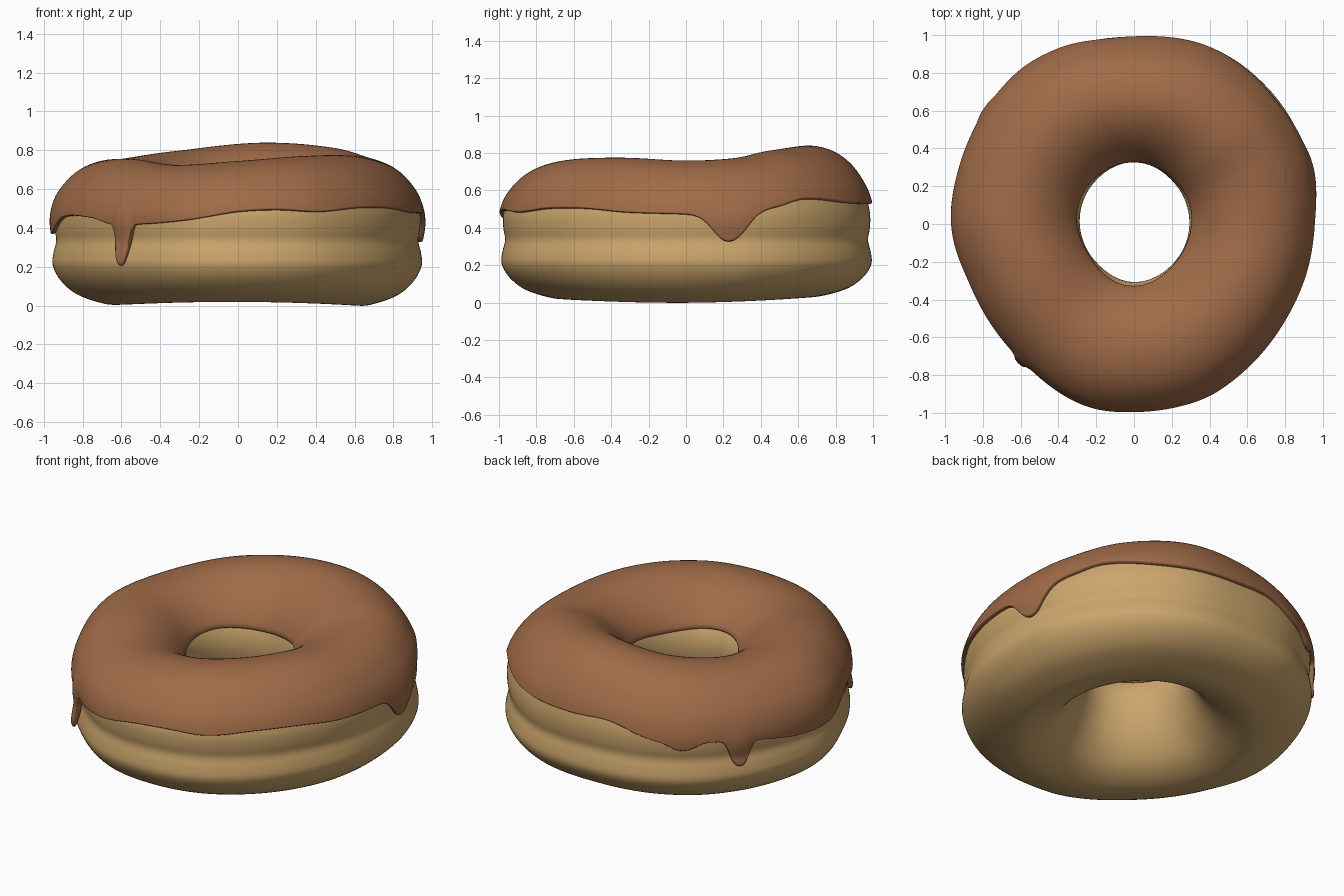
import bpy
from math import sin, cos, radians, exp, floor

if "Cube" in bpy.data.objects:
    bpy.data.objects.remove(bpy.data.objects["Cube"])


def ring(keys):
    """Smooth periodic function of the angle in degrees through the given keys."""
    ks = sorted(keys.items())
    n = len(ks)

    def key(i):
        return ks[i % n][0] + 360 * (i // n), ks[i % n][1]

    def f(a):
        a %= 360
        i = -1
        while key(i + 1)[0] <= a:
            i += 1
        (x0, y0), (x1, y1), (x2, y2), (x3, y3) = [key(i + d) for d in (-1, 0, 1, 2)]
        h = x2 - x1
        t = (a - x1) / h
        m1, m2 = h * (y2 - y0) / (x2 - x0), h * (y3 - y1) / (x3 - x1)
        return ((2*t**3 - 3*t*t + 1) * y1 + (t**3 - 2*t*t + t) * m1
                + (3*t*t - 2*t**3) * y2 + (t**3 - t*t) * m2)
    return f


# Uneven hand-made outline: outer radius, hole radius, top height, underside lift
outer = ring({0: .948, 10: .962, 21: .985, 40: 1.008, 67: 1.022, 90: .995, 113: 1.003, 129: 1.0,
              144: .98, 161: .963, 180: .957, 201: .915, 230: .925, 255: .985, 270: .99,
              291: .99, 307: .97, 331: .944, 350: .943})
hole = ring({0: .294, 45: .305, 90: .328, 135: .305, 180: .288, 225: .285, 270: .308, 315: .295})
top = ring({0: .76, 25: .775, 45: .815, 80: .84, 120: .795, 155: .757, 205: .755, 240: .725,
            270: .745, 300: .77, 330: .775})
lift = ring({0: .0, 90: .032, 180: .005, 270: .02})

# Height of the icing edge, and its drips (angle, depth, half width, bluntness)
edge = ring({0: .47, 14: .46, 30: .51, 40: .55, 60: .53, 85: .525, 100: .53, 115: .46, 133: .45,
             150: .42, 165: .38, 182: .38, 195: .455, 215: .45, 225: .42, 240: .42, 255: .44,
             270: .48, 282: .49, 295: .48, 310: .50, 325: .50, 340: .48})
drips = [(230.5, .215, 3.1, 3.2), (142.5, .155, 3.8, 3.2), (124, .045, 5, 2.4), (14, .135, 6.5, 2.2)]

# Cross-section: 0 = hole wall, 1 = outer wall; closed loop starting underneath
section = [(.5, 0), (.63, .01), (.81, .055), (.93, .125), (.993, .205), (.988, .27), (.966, .335),
           (.98, .395), (.983, .465), (.956, .54), (.91, .60), (.81, .68), (.67, .735), (.5, .755),
           (.33, .73), (.17, .66), (.05, .56), (0, .45), (.02, .33), (.10, .2), (.22, .09),
           (.35, .03)]
STEPS = 8
COUNT = len(section) * STEPS


def catmull(a, b, c, d, t):
    return .5 * (2*b + (c - a)*t + (2*a - 5*b + 4*c - d)*t*t + (3*b - a - 3*c + d)*t**3)


def loop_point(k):
    i, t = divmod(k, STEPS)
    p = [section[(i + d) % len(section)] for d in (-1, 0, 1, 2)]
    return [catmull(*[q[c] for q in p], t / STEPS) for c in (0, 1)]


dense = [loop_point(k) for k in range(COUNT)]


def surface(a, s):
    """Radius and height of the dough surface at angle a, loop position s."""
    k = floor(s)
    f = s - k
    p, q = dense[k % COUNT], dense[(k + 1) % COUNT]
    u, z = p[0] + (q[0] - p[0]) * f, p[1] + (q[1] - p[1]) * f
    if z > .45:
        z = .45 + (z - .45) * (top(a) - .472) / .305
    if z < .2:
        z += lift(a) * (1 - z / .2)
    return hole(a) + u * (outer(a) - hole(a)), z


def find(a, height, start, step):
    """Walk along the section until it reaches the given height."""
    s = start
    z0 = surface(a, s)[1]
    while True:
        z1 = surface(a, s + step)[1]
        if z1 >= height:
            return s + step * (height - z0) / (z1 - z0)
        s, z0 = s + step, z1


def build(name, columns, closed, colour):
    n, m = len(columns), len(columns[0])
    verts = [v for c in columns for v in c]
    faces = [(i*m + j, (i+1) % n*m + j, (i+1) % n*m + (j+1) % m, i*m + (j+1) % m)
             for i in range(n) for j in range(m if closed else m - 1)]
    mesh = bpy.data.meshes.new(name)
    mesh.from_pydata(verts, [], faces)
    mesh.polygons.foreach_set("use_smooth", [True] * len(faces))
    obj = bpy.data.objects.new(name, mesh)
    bpy.context.collection.objects.link(obj)
    mat = bpy.data.materials.new(name + "_colour")
    mat.diffuse_color = colour
    mat.use_nodes = True
    mat.node_tree.nodes["Principled BSDF"].inputs["Base Color"].default_value = mat.diffuse_color
    mesh.materials.append(mat)
    return obj


def place(a, r, z):
    return r * cos(radians(a)), r * sin(radians(a)), z


# Dough ring
dough = [[place(a, *surface(a, s)) for s in range(0, COUNT, 2)] for a in range(0, 360, 2)]
build("dough", dough, True, (.60, .38, .15, 1))

# Icing shell following the dough between its inner and outer edges
COLS, LOW_ROWS, ROWS = 400, 8, 18
icing_columns = []
for i in range(COLS):
    a = 360 * i / COLS
    base = edge(a)
    low, bulge = base, 0
    for centre, depth, width, blunt in drips:
        d = abs((a - centre + 180) % 360 - 180)
        w = exp(-(d / width) ** blunt)
        low -= depth * w
        bulge += .07 * depth * w
    # Rows below the split stretch with the drips, rows above stay even
    s0 = find(a, low, STEPS * 2, 1)
    split = find(a, base + .05, STEPS * 2, 1)
    s1 = find(a, .53 + .01 * sin(radians(3 * a)), COUNT - STEPS * 2, -1)
    stops = [s0 + (split - s0) * j / LOW_ROWS for j in range(LOW_ROWS)]
    stops += [split + (s1 - split) * j / ROWS for j in range(ROWS + 1)]
    column = []
    for s in stops:
        r, z = surface(a, s)
        if r > .75:  # drips stand out a little from the side
            t = min(1, max(0, (.56 - z) / .16))
            r += bulge * t * t * (3 - 2 * t)
        column.append(place(a, r, z))
    icing_columns.append(column)
icing = build("icing", icing_columns, False, (.35, .147, .065, 1))
solid = icing.modifiers.new("thickness", "SOLIDIFY")
solid.thickness = .028
solid.offset = .6
soft = icing.modifiers.new("round_edge", "SUBSURF")
soft.levels = soft.render_levels = 1
